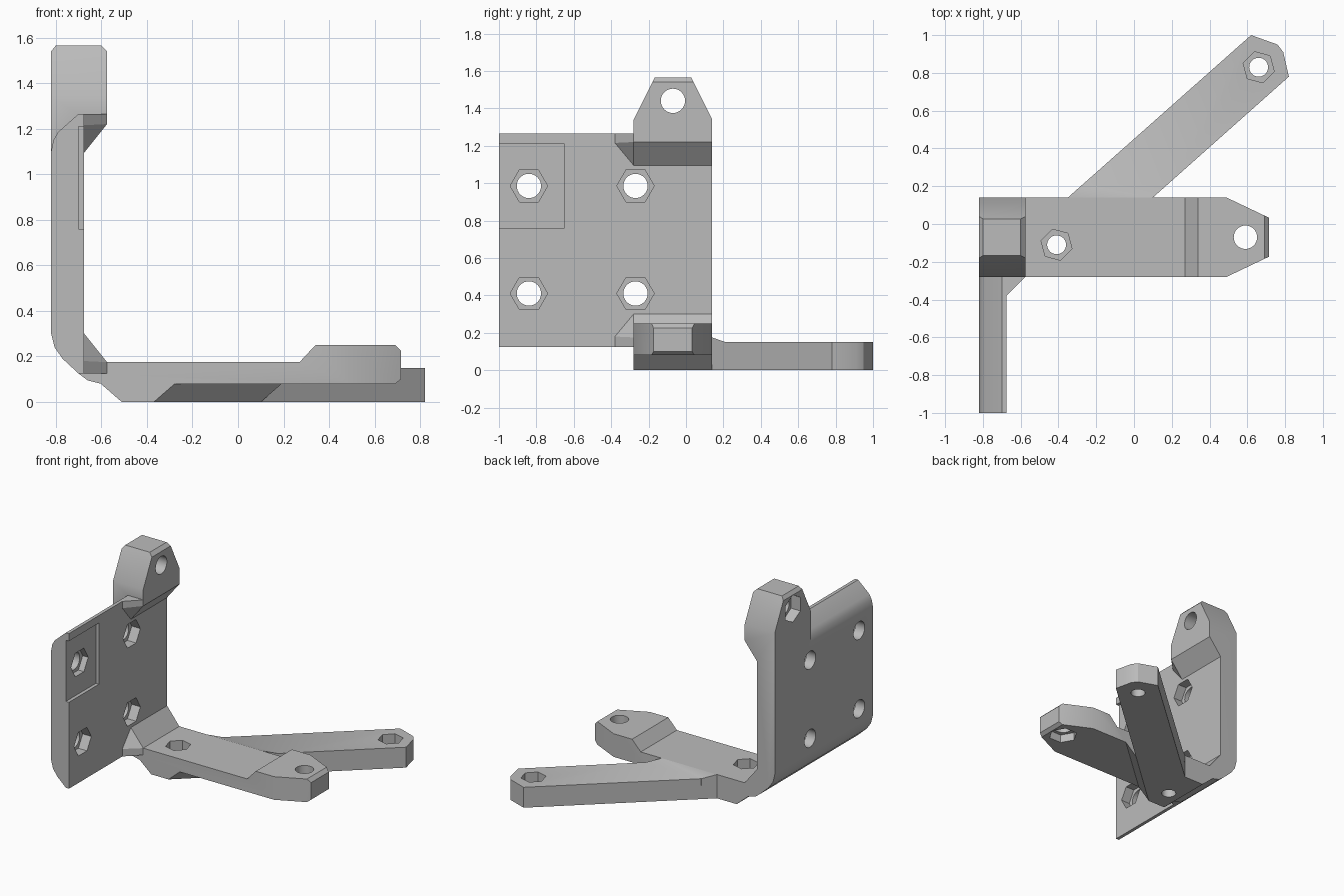
import bpy, bmesh, math
from mathutils import Vector, Matrix

cube = bpy.data.objects.get("Cube")
if cube:
    bpy.data.objects.remove(cube, do_unlink=True)

grey = bpy.data.materials.new("mid_grey")
grey.use_nodes = True
colour = (0.5, 0.5, 0.5, 1)
grey.diffuse_color = colour
grey.node_tree.nodes["Principled BSDF"].inputs["Base Color"].default_value = colour

MID = -0.07  # centre line of the arm and its lugs


def finish(name, bm):
    bmesh.ops.recalc_face_normals(bm, faces=bm.faces)
    mesh = bpy.data.meshes.new(name)
    bm.to_mesh(mesh)
    bm.free()
    mesh.materials.append(grey)
    obj = bpy.data.objects.new(name, mesh)
    bpy.context.collection.objects.link(obj)
    return obj


def prism(name, outline, axis, lo, hi):
    """Extrude a 2D outline along an axis."""
    place = {"x": lambda a, b, t: (t, a, b),
             "y": lambda a, b, t: (a, t, b),
             "z": lambda a, b, t: (a, b, t)}[axis]
    bm = bmesh.new()
    face = bm.faces.new([bm.verts.new(place(a, b, lo)) for a, b in outline])
    new = bmesh.ops.extrude_face_region(bm, geom=[face])["geom"]
    shift = Vector(place(0, 0, hi - lo))
    bmesh.ops.translate(bm, vec=shift, verts=[v for v in new if isinstance(v, bmesh.types.BMVert)])
    return finish(name, bm)


def hull(name, points):
    bm = bmesh.new()
    for p in points:
        bm.verts.new(p)
    bmesh.ops.convex_hull(bm, input=bm.verts)
    return finish(name, bm)


def combine(target, tool, operation):
    mod = target.modifiers.new(operation.lower(), "BOOLEAN")
    mod.operation, mod.solver, mod.object = operation, "EXACT", tool
    bpy.context.view_layer.objects.active = target
    bpy.ops.object.modifier_apply(modifier=mod.name)
    bpy.data.objects.remove(tool, do_unlink=True)


def circle(a, b, radius, sides, turn=0):
    return [(a + radius * math.cos(turn + i * math.tau / sides),
             b + radius * math.sin(turn + i * math.tau / sides)) for i in range(sides)]


# L-shaped arm: lower arm, upright and both lugs in one side profile
heel = [(-0.7, 0.125), (-0.77, 0.19), (-0.805, 0.24), (-0.82, 0.3)]
bracket = prism("bracket", heel + [
    (-0.82, 1.54), (-0.8, 1.565), (-0.6, 1.565), (-0.575, 1.54), (-0.575, 1.22),
    (-0.675, 1.095), (-0.675, 0.3), (-0.575, 0.175), (0.27, 0.175), (0.34, 0.25),
    (0.69, 0.25), (0.715, 0.225), (0.715, 0.1), (0.69, 0.08), (-0.6, 0.08),
    (-0.66, 0.095)], "y", -0.28, 0.14)

# Taper both lugs on each side of the centre line
for side in (1, -1):
    def off(y):
        return MID + side * (y - MID)
    combine(bracket, prism("lower_taper", [(0.448, off(0.16)), (0.9, off(-0.055)), (0.9, off(0.3)),
                                           (0.448, off(0.3))], "z", 0, 0.4), "DIFFERENCE")
    combine(bracket, prism("upper_taper", [(off(0.16), 1.3), (off(-0.06), 1.74), (off(0.3), 1.74),
                                           (off(0.3), 1.3)], "x", -1, -0.4), "DIFFERENCE")

# Mounting plate with rounded back edges
combine(bracket, prism("mounting_plate", heel + [
    (-0.82, 1.1), (-0.81, 1.15), (-0.79, 1.185), (-0.7, 1.265), (-0.675, 1.265),
    (-0.675, 0.125)], "y", -1, -0.2), "UNION")

# Corner gussets between plate and arm
for name, low, high, tip, edge, inner in (
        ("upper_gusset", 1.215, 1.265, 1.095, 1.22, 1.265),
        ("lower_gusset", 0.125, 0.18, 0.3, 0.175, 0.125)):
    points = []
    for y, z in ((-0.38, low), (-0.38, high), (-0.28, tip), (-0.28, inner)):
        points += [(-0.675, y, z), (-0.69, y, z)]
    for z in (edge, inner):
        points += [(-0.575, -0.28, z), (-0.575, -0.27, z)]
    combine(bracket, hull(name, points), "UNION")

# Sloped foot under the arm
foot = []
for z, spread in ((0, 0), (0.1, 0.115)):
    foot += [(-0.51 - spread, -0.28, z), (-0.37 + spread, -0.28, z),
             (0.1 + spread, 0.14, z), (-0.51 - spread, 0.14, z)]
combine(bracket, hull("foot", foot), "UNION")

# Diagonal bar and the small ramp where it leaves the arm
combine(bracket, prism("diagonal_bar", [
    (-0.395, 0.1), (0.055, 0.1), (0.82, 0.78), (0.79, 0.91), (0.76, 0.95), (0.62, 1.0)],
    "z", 0, 0.15), "UNION")
ramp = []
for y, top in ((0.1, 0.175), (0.14, 0.175), (0.21, 0.15)):
    shift = (y - 0.14) * 1.125
    ramp += [(x + shift, y, z) for x in (-0.35, 0.1) for z in (0.1, top)]
combine(bracket, hull("ramp", ramp), "UNION")

# Shallow rectangular recess, open at the plate edge
combine(bracket, prism("recess", [(-1.1, 0.76), (-0.65, 0.76), (-0.65, 1.21), (-1.1, 1.21)],
                       "x", -0.7, -0.6), "DIFFERENCE")

# Bolt holes with hexagonal nut pockets
turn = math.radians(45)
holes = [("x", y, z, 0.065, 0.1, 0, -0.745, -0.62) for y in (-0.84, -0.27) for z in (0.41, 0.985)]
holes += [
    ("x", MID, 1.44, 0.065, 0.1, math.pi / 2, -0.9, -0.745),
    ("z", -0.41, -0.11, 0.05, 0.085, turn, 0.09, 0.19),
    ("z", 0.66, 0.83, 0.05, 0.085, turn, 0.08, 0.3),
    ("z", 0.59, MID, 0.062, 0.1, 0, 0.05, 0.14)]
for axis, a, b, bore, nut, angle, lo, hi in holes:
    ends = (-1, -0.4) if axis == "x" else (-0.1, 0.5)
    combine(bracket, prism("bore", circle(a, b, bore, 32), axis, *ends), "DIFFERENCE")
    combine(bracket, prism("nut_pocket", circle(a, b, nut, 6, angle), axis, lo, hi), "DIFFERENCE")

# Smooth only the rounded surfaces
bpy.ops.object.select_all(action="DESELECT")
bracket.select_set(True)
bpy.context.view_layer.objects.active = bracket
bpy.ops.object.shade_smooth_by_angle(angle=math.radians(30))
